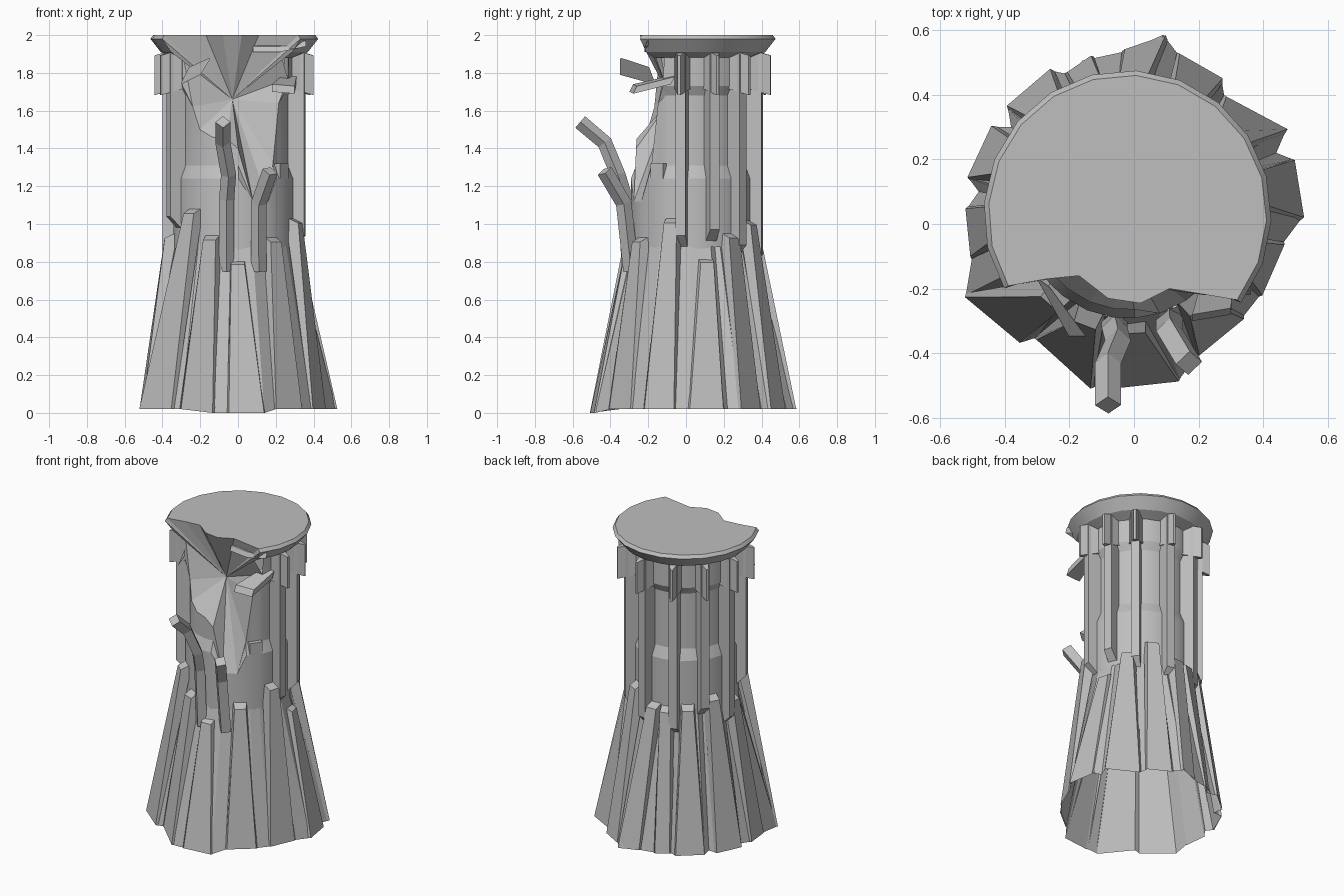
import bpy, bmesh
from math import sin, cos, radians, degrees, atan2, hypot
from mathutils import Vector

cube = bpy.data.objects.get("Cube")
if cube:
    bpy.data.objects.remove(cube, do_unlink=True)

stone = bpy.data.materials.new("grey stone")
stone.use_nodes = True
GREY = (0.52, 0.52, 0.52, 1)
stone.diffuse_color = GREY
stone.node_tree.nodes["Principled BSDF"].inputs["Base Color"].default_value = GREY

CX, CY = -0.02, 0.03        # axis of the shaft


def polar(angle, r, z):
    a = radians(angle)
    return Vector((CX + r * cos(a), CY + r * sin(a), z))


def finish(name, bm, smooth=False, recalc=True):
    if recalc:
        bmesh.ops.recalc_face_normals(bm, faces=bm.faces[:])
    mesh = bpy.data.meshes.new(name)
    bm.to_mesh(mesh)
    bm.free()
    mesh.materials.append(stone)
    obj = bpy.data.objects.new(name, mesh)
    bpy.context.collection.objects.link(obj)
    if smooth:
        bpy.ops.object.select_all(action='DESELECT')
        obj.select_set(True)
        bpy.context.view_layer.objects.active = obj
        bpy.ops.object.shade_smooth_by_angle(angle=radians(18))


def strip(bm, low, high, closed=False):
    """Quads between two rows of vertices."""
    n = len(low)
    for i in range(n if closed else n - 1):
        j = (i + 1) % n
        bm.faces.new((low[i], low[j], high[j], high[i]))


def verts(bm, points):
    return [bm.verts.new(p) for p in points]


def prism(bm, low, high):
    a, b = verts(bm, low), verts(bm, high)
    strip(bm, a, b, True)
    bm.faces.new(a[::-1])
    bm.faces.new(b)


# Flared skirt, an open sheet with a jagged foot
foot = [(-.52, -.22), (-.345, -.365), (-.3, -.35), (-.13, -.505), (-.04, -.5),
        (.14, -.48), (.2, -.4), (.335, -.29), (.39, -.22), (.46, -.06),
        (.52, .02), (.49, .2), (.44, .22), (.47, .29), (.28, .39), (.27, .45),
        (.14, .52), (.09, .585), (-.02, .535), (-.16, .505), (-.19, .46),
        (-.26, .475), (-.39, .36), (-.38, .3), (-.44, .3), (-.51, .14),
        (-.48, .1), (-.515, .05), (-.5, -.1)]
foot_polar = sorted((degrees(atan2(y - CY, x - CX)) % 360, hypot(x - CX, y - CY))
                    for x, y in foot)


def foot_radius(angle):
    angle %= 360
    ring = ([(foot_polar[-1][0] - 360, foot_polar[-1][1])] + foot_polar
            + [(foot_polar[0][0] + 360, foot_polar[0][1])])
    for (a, r), (b, s) in zip(ring, ring[1:]):
        if a <= angle <= b:
            return r + (s - r) * (angle - a) / max(b - a, 1e-6)


def foot_z(angle):
    return 0 if 255 < angle < 290 else .02


bm = bmesh.new()
low = verts(bm, [polar(a, r, foot_z(a)) for a, r in foot_polar])
high = verts(bm, [polar(a, .322, .88) for a, r in foot_polar])
strip(bm, low, high, True)
finish("skirt", bm)

# Buttresses, broad at the foot: foot start, foot end, head angle, head height
buttresses = [(207, 230, 229, 1.08), (234, 258, 249, .94), (267, 287, 273, .81),
              (297, 318, 307, .93), (329, 349, 342, 1.03), (-1, 18, 13, .82),
              (28, 50, 38, .95), (55, 72, 63, 1.02), (78, 91, 90, .94),
              (103, 113, 105, .93), (118, 138, 127, .95), (147, 167, 153, 1.0),
              (178, 195, 181, .95)]
bm = bmesh.new()
for start, end, head, top in buttresses:
    low = [polar(a, foot_radius(a) + out, foot_z(a))
           for a, out in ((start - 1, 0), (start, .006), (end, .006), (end + 1, 0))]
    high = [polar(head + d, r, z) for d, r, z in
            ((-8, .3, top + .01), (-5.5, .37, top - .025),
             (5.5, .37, top - .025), (8, .3, top + .01))]
    a, b = verts(bm, low), verts(bm, high)
    strip(bm, a, b)
    bm.faces.new(b)
finish("buttresses", bm, recalc=False)

# Broken crown: rim profile swept round the back, ragged front edge
RIM = [(.32, 1.88), (.39, 1.91), (.445, 1.98), (.43, 2)]
ragged = [(.2, -.215), (.11, -.2), (.02, -.245), (-.08, -.23), (-.17, -.16), (-.27, -.17)]
sweep = [-38 + 249 * i / 14 for i in range(15)]
bm = bmesh.new()
rows = [verts(bm, [polar(a, r, z) for a in sweep]) for r, z in RIM]
for a, b in zip(rows, rows[1:]):
    strip(bm, a, b)
edge = verts(bm, [(x, y, 2) for x, y in ragged])
bm.faces.new(rows[-1] + edge[::-1])
right_end = [row[0].co.copy() for row in rows]
left_end = [row[-1].co.copy() for row in rows]
finish("crown", bm, True)

# Shaft wall, waisted between two ledges, low where the front has broken away
gap = [(212, 1.9), (222, 1.62), (232, 1.5), (247, 1.46), (262, 1.45), (274, 1.4),
       (288, 1.12), (304, 1.12), (314, 1.32), (323, 1.64), (332, 1.77)]
wall = [(a, 1.95) for a in range(-26, 212, 14)] + gap
PROFILE = [(.322, .6), (.322, 1.24), (.295, 1.31), (.295, 1.68), (.322, 1.73), (.322, 1.95)]


def wall_point(angle, z):
    for (r, a), (s, b) in zip(PROFILE, PROFILE[1:]):
        if a <= z <= b:
            return polar(angle, r + (s - r) * (z - a) / (b - a), z)


bm = bmesh.new()
rows = [verts(bm, [wall_point(a, min(z, top)) for a, top in wall]) for r, z in PROFILE]
for a, b in zip(rows, rows[1:]):
    strip(bm, a, b, True)
bmesh.ops.remove_doubles(bm, verts=bm.verts[:], dist=.0005)
finish("shaft", bm, True)

# Fractured front, faces fanning out from a deep notch
rim = ([wall_point(a, z) for a, z in gap] + right_end
       + [Vector((x, y, 2)) for x, y in ragged] + left_end[::-1])
bm = bmesh.new()
ring = verts(bm, rim)
notch = bm.verts.new((-.03, -.08, 1.66))
for i, v in enumerate(ring):
    bm.faces.new((notch, v, ring[(i + 1) % len(ring)]))
finish("fractured_front", bm, recalc=False)

# Ribs with a thin wedge bracket at each head
ribs = [(-9, .85), (19, .88), (46, .8), (80, .75), (113, .72), (143, .85),
        (173, .75), (203, .95)]
bm = bmesh.new()
for angle, base in ribs:
    shape = [(-6, .29), (-4, .38), (4, .38), (6, .29)]
    prism(bm, [polar(angle + d, r, base + (r - .29)) for d, r in shape],
          [polar(angle + d, r, 1.9) for d, r in shape])
    shape = [(-9, .3), (-1, .425), (1, .425), (9, .3)]
    prism(bm, [polar(angle + d, r, 1.72 - (r - .3) * .3) for d, r in shape],
          [polar(angle + d, r, 1.93 - (r - .3) * .3) for d, r in shape])
finish("ribs", bm)

# Loose facing block beside the break
bm = bmesh.new()
block = [(316, .28), (318, .325), (332, .325), (334, .28)]
prism(bm, [polar(a, r, 1.24) for a, r in block], [polar(a, r, 1.32) for a, r in block])
finish("facing_block", bm)


# Dead branches, square in section
def branch(name, points, radius):
    curve = bpy.data.curves.new(name, 'CURVE')
    curve.dimensions = '3D'
    curve.bevel_depth, curve.bevel_resolution = radius, 0
    curve.use_fill_caps = True
    spline = curve.splines.new('POLY')
    spline.points.add(len(points) - 1)
    for point, co in zip(spline.points, points):
        point.co = (*co, 1)
    temp = bpy.data.objects.new(name + "_path", curve)
    bpy.context.collection.objects.link(temp)
    bpy.context.view_layer.update()
    bm = bmesh.new()
    mesh = bpy.data.meshes.new_from_object(
        temp.evaluated_get(bpy.context.evaluated_depsgraph_get()))
    bm.from_mesh(mesh)
    for face in bm.faces:
        face.smooth = False
    bpy.data.objects.remove(temp, do_unlink=True)
    bpy.data.meshes.remove(mesh)
    finish(name, bm)


branch("tall_branch", [(-.06, -.3, .75), (-.06, -.32, 1.13), (-.05, -.36, 1.26),
                       (-.08, -.43, 1.43), (-.08, -.56, 1.54)], .04)
branch("short_branch", [(.11, -.29, .75), (.11, -.33, 1.11), (.17, -.43, 1.28)], .042)


# Splintered shards left round the break
def shard(name, corners, thickness):
    bm = bmesh.new()
    lift = Vector((0, thickness * .5, thickness))
    prism(bm, corners, [Vector(c) + lift for c in corners])
    finish(name, bm)


shard("left_shard", [(-.3, -.17, 1.74), (-.2, -.35, 1.79), (-.15, -.35, 1.87),
                     (-.26, -.2, 1.82)], .01)
shard("right_shard", [(.18, -.3, 1.7), (.3, -.28, 1.69), (.31, -.08, 1.74),
                      (.24, -.08, 1.75)], .04)
shard("rim_shard", [(.08, -.2, 1.91), (.22, -.22, 1.91), (.36, -.22, 1.94),
                    (.2, -.13, 1.95)], .03)
